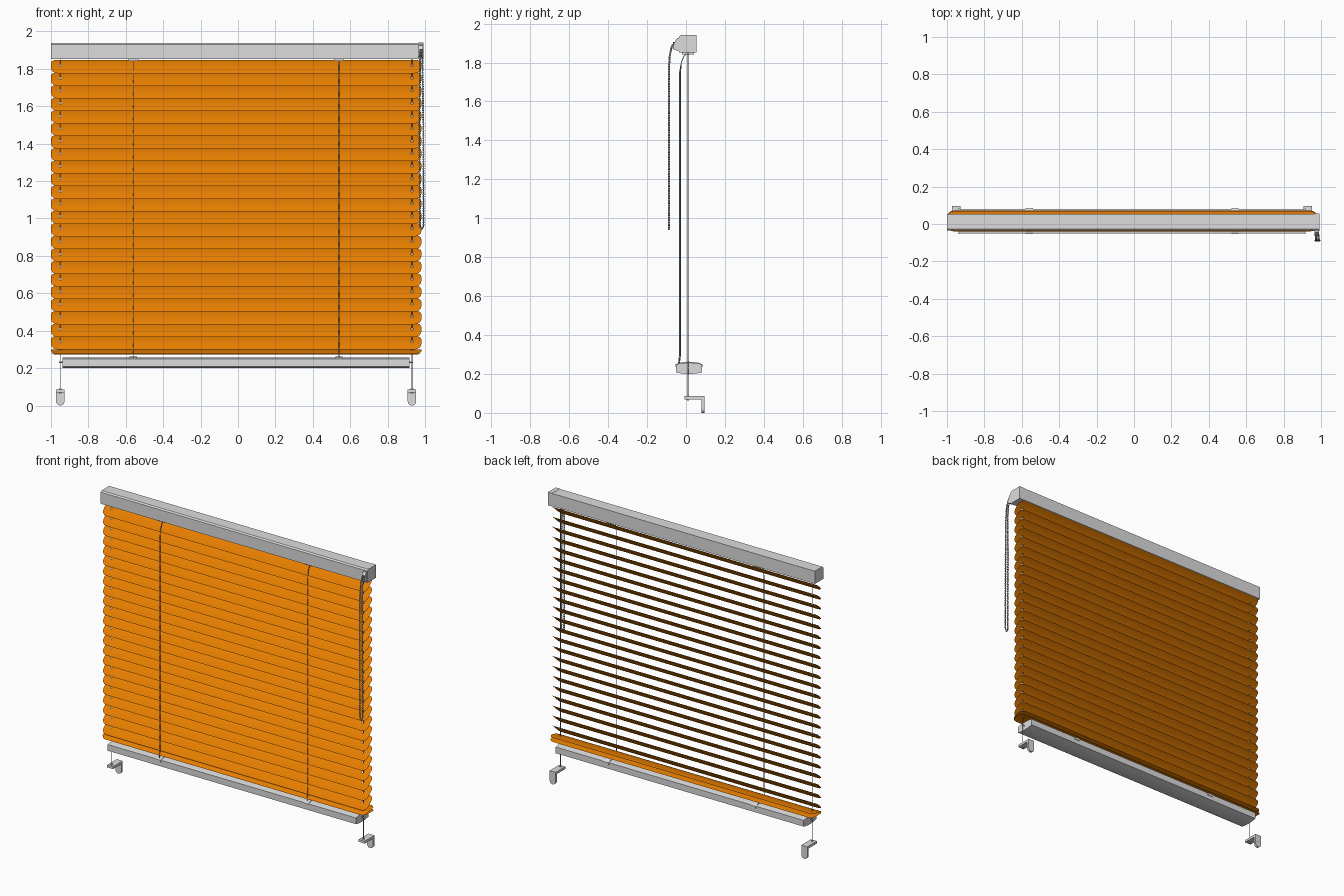
import bpy, bmesh, math
from mathutils import Vector

if "Cube" in bpy.data.objects:
    bpy.data.objects.remove(bpy.data.objects["Cube"])

CX, CY = -0.01, 0.01          # centre of slats and rails


def mat(name, c):
    m = bpy.data.materials.new(name)
    m.diffuse_color = (*c, 1)
    m.use_nodes = True
    m.node_tree.nodes["Principled BSDF"].inputs["Base Color"].default_value = m.diffuse_color
    return m


ORANGE = mat("orange slat", (0.81, 0.212, 0.0))
GREY = mat("light grey metal", (0.72, 0.72, 0.72))
DARK = mat("dark grey", (0.12, 0.12, 0.13))
CORD = mat("cord grey", (0.32, 0.34, 0.38))
BEAD = mat("bead grey", (0.42, 0.42, 0.43))


def finish(name, bm, m, smooth=None, normals=True):
    if normals:
        bmesh.ops.recalc_face_normals(bm, faces=bm.faces)
    me = bpy.data.meshes.new(name)
    bm.to_mesh(me)
    bm.free()
    me.materials.append(m)
    o = bpy.data.objects.new(name, me)
    bpy.context.collection.objects.link(o)
    if smooth:
        bpy.ops.object.select_all(action='DESELECT')
        o.select_set(True)
        bpy.context.view_layer.objects.active = o
        bpy.ops.object.shade_smooth_by_angle(angle=math.radians(smooth))
    return o


def extrude(name, pts, vec, m, smooth=None):
    """Closed outline of 3D points pushed along a vector."""
    bm = bmesh.new()
    f = bm.faces.new([bm.verts.new(p) for p in pts])
    g = bmesh.ops.extrude_face_region(bm, geom=[f])
    bmesh.ops.translate(bm, vec=vec, verts=[v for v in g['geom'] if isinstance(v, bmesh.types.BMVert)])
    return finish(name, bm, m, smooth)


def prism_x(name, yz, x0, x1, m, smooth=None):
    return extrude(name, [(x0, y, z) for y, z in yz], (x1 - x0, 0, 0), m, smooth)


def box(name, x, y, z, m):
    return prism_x(name, [(y[0], z[0]), (y[1], z[0]), (y[1], z[1]), (y[0], z[1])], x[0], x[1], m)


def cord(name, pts, r, m):
    c = bpy.data.curves.new(name, 'CURVE')
    c.dimensions = '3D'
    c.bevel_depth, c.bevel_resolution, c.use_fill_caps = r, 1, True
    s = c.splines.new('POLY')
    s.points.add(len(pts) - 1)
    for p, q in zip(s.points, pts):
        p.co = (*q, 1)
    c.materials.append(m)
    o = bpy.data.objects.new(name, c)
    bpy.context.collection.objects.link(o)


# ---- slats: curved sheet, rounded ends, slots for the guide wires
H, L, R, SAG = 0.055, 0.99, 0.035, 0.007
WIRE = 0.94
bm = bmesh.new()
vs = [-H, -H + .003, -H + .009, -H + .02, -.02, -.008, .008, .02, H - .02, H - .009, H - .003, H]
cols = [-L, -WIRE - .005, -WIRE + .005, WIRE - .005, WIRE + .005, L]
grid = []
for v in vs:
    d = max(0, abs(v) - (H - R))
    inset = R - math.sqrt(max(0, R * R - d * d))
    row = []
    for x in cols:
        if abs(x) == L:
            x = math.copysign(L - inset, x)
        row.append(bm.verts.new((x, v, SAG * (0.5 - (v / H) ** 2))))
    grid.append(row)
for i in range(len(vs) - 1):
    for j in range(5):
        if j in (1, 3) and abs(vs[i] + vs[i + 1]) < 0.001:
            continue
        bm.faces.new((grid[i][j], grid[i][j + 1], grid[i + 1][j + 1], grid[i + 1][j]))
slat = finish("slat", bm, ORANGE, 40, normals=False)
# 23 tilted slats, then a half-closed one resting on the flat lowest slat
poses = [(CY, 1.815 - 0.0671 * i, 41) for i in range(23)] + [(.014, .292, 12), (.016, .276, 0)]
for i, (y, z, tilt) in enumerate(poses):
    o = slat if i == 0 else slat.copy()
    if i:
        bpy.context.collection.objects.link(o)
    o.location = (CX, y, z)
    o.rotation_euler = (math.radians(tilt), 0, 0)
o.name = "bottom_slat"

# ---- headrail and end cap
head = [(-.036, 1.853), (.054, 1.853), (.054, 1.939), (-.027, 1.939), (-.036, 1.931)]
prism_x("headrail", head, -1.0, 0.962, GREY)
prism_x("headrail_end_cap", [(CY + (y - CY) * 1.02, 1.896 + (z - 1.896) * 1.03) for y, z in head],
        0.962, 0.993, GREY)

# ---- chain pulley housing and dark outlet
prism_x("chain_housing", [(-.03, 1.858), (-.03, 1.928), (-.045, 1.925), (-.056, 1.912),
                          (-.063, 1.89), (-.063, 1.868), (-.05, 1.862)], 0.966, 0.990, GREY, 30)
box("chain_outlet", (.971, .986), (-.066, -.05), (1.870, 1.905), DARK)

# ---- bead chain loop
path = [(-.052, 1.905), (-.066, 1.893), (-.077, 1.87), (-.084, 1.83), (-.088, 1.76), (-.088, 1.5),
        (-.088, 1.2), (-.088, .96)]


def strand(x0, x1, x2):
    return [Vector((x0 + (x1 - x0) * min(1, (1.905 - z) / .45) if z > 1.45 else x1 + (x2 - x1) * (1.45 - z) / .5,
                    y, z)) for y, z in path]


loop = strand(.974, .970, .973) + [Vector((.976, -.088, .949)), Vector((.982, -.088, .944)),
                                   Vector((.988, -.088, .949))] + strand(.986, .991, .992)[::-1]
cord("chain_string", loop, 0.0018, BEAD)
bm = bmesh.new()
step, need = 0.0125, 0.0
for a, b in zip(loop, loop[1:]):
    d = (b - a).length
    t = need
    while t < d:
        r = bmesh.ops.create_icosphere(bm, subdivisions=1, radius=0.0062)
        bmesh.ops.translate(bm, vec=a.lerp(b, t / d), verts=r['verts'])
        t += step
    need = t - d
finish("chain_beads", bm, BEAD, 60)

# ---- bottom rail: shallow bar with gently bowed top and underside
W = .066
arc = [-1, -.6, -.2, .2, .6, 1]
rail = [(.015 + W * a, .200 + .008 * a * a) for a in arc] + \
       [(.015 + W * a, .258 - .008 * a * a) for a in reversed(arc)]
prism_x("bottom_rail", rail, -.932, .912, GREY, 30)
for x0, x1 in ((-.937, -.931), (.911, .917)):
    prism_x("bottom_rail_end_cap", [(.015 + (y - .015) * 1.02, z) for y, z in rail], x0, x1, GREY, 30)

# ---- front cords with clips on both rails
for x, dy in ((-.56, -.001), (.54, .004)):
    front = -.032 + dy
    cord("front_cord", [(x, CY, 1.855), (x, -.012, 1.83), (x, -.024, 1.80), (x, front, 1.75),
                        (x, front, .30), (x, front - .006, .25)], .0026, CORD)
    box("headrail_clip", (x - .028, x + .028), (-.02, .04), (1.842, 1.854), GREY)
    prism_x("bottom_rail_clip", [(-.054, .235), (-.054, .25), (-.03, .259), (.015, .263), (.06, .259),
                                 (.085, .25), (.085, .235)], x - .02, x + .02, GREY)

# ---- guide wires, rail pins and wall brackets
for s in (-1, 1):
    x = CX + s * WIRE
    cord("guide_wire", [(x, CY, 1.855), (x, CY, .075)], .0022, CORD)
    cord("rail_pin", [(x - s * .025, CY, .232), (x + s * .006, CY, .232)], .004, GREY)
    w = .0225
    box("bracket_arm", (x - w, x + w), (-.008, .095), (.070, .086), GREY)
    # vertical plate with rounded foot
    foot = [(x + w * math.cos(a), .08, w + w * math.sin(a))
            for a in [math.pi + math.pi * k / 12 for k in range(13)]]
    extrude("bracket_plate", foot + [(x + w, .08, .072), (x - w, .08, .072)], (0, .015, 0), GREY, 30)
    # screw head on both faces of the plate
    for y in (.0792, .0945):
        disc = [(x + .007 * math.cos(k * math.pi / 6), y, .04 + .007 * math.sin(k * math.pi / 6))
                for k in range(12)]
        extrude("bracket_screw", disc, (0, .001, 0), GREY)
    cord("wire_grip", [(x, CY, .064), (x, CY, .092)], .007, GREY)
